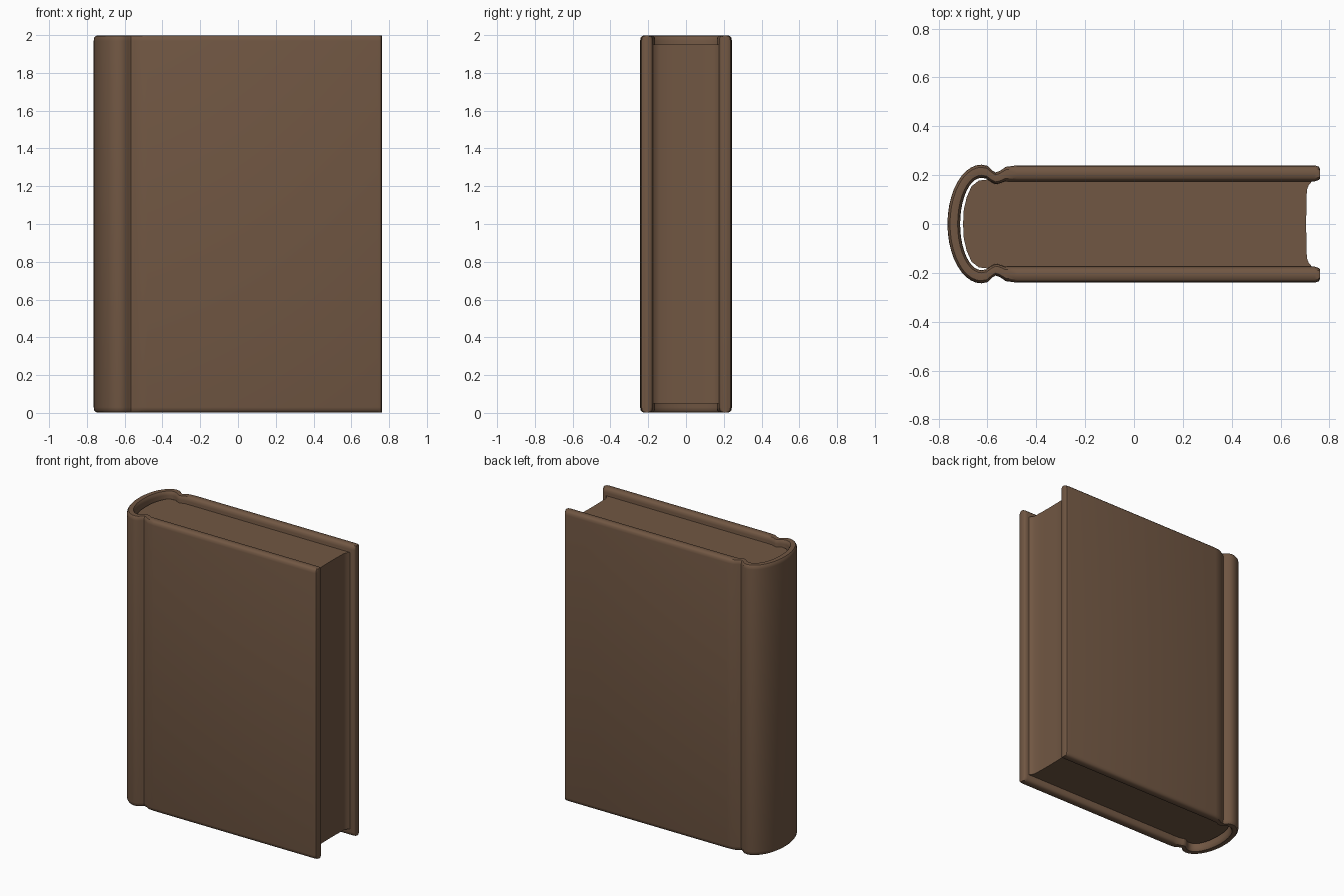
import bpy, bmesh, math

if "Cube" in bpy.data.objects:
    bpy.data.objects.remove(bpy.data.objects["Cube"])

# One brown leather colour covers the whole book
brown = bpy.data.materials.new("book_brown")
brown.diffuse_color = (0.165, 0.095, 0.056, 1)
brown.use_nodes = True
brown.node_tree.nodes["Principled BSDF"].inputs["Base Color"].default_value = brown.diffuse_color


def finish(bm, name, angle=40):
    bmesh.ops.recalc_face_normals(bm, faces=bm.faces)
    me = bpy.data.meshes.new(name)
    bm.to_mesh(me)
    bm.free()
    ob = bpy.data.objects.new(name, me)
    bpy.context.collection.objects.link(ob)
    me.materials.append(brown)
    bpy.ops.object.select_all(action='DESELECT')
    ob.select_set(True)
    bpy.context.view_layer.objects.active = ob
    bpy.ops.object.shade_smooth_by_angle(angle=math.radians(angle))
    return ob


# Cover: pairs of outer and inner points, from fore edge round to the spine centre
half = [
    ((0.762, 0.225), (0.762, 0.187)),
    ((0.757, 0.235), (0.757, 0.180)),
    ((0.740, 0.240), (0.740, 0.175)),
    ((-0.48, 0.240), (-0.48, 0.175)),
    ((-0.525, 0.234), (-0.53, 0.174)),
    ((-0.550, 0.217), (-0.55, 0.166)),
    ((-0.567, 0.211), (-0.567, 0.163)),
    ((-0.582, 0.220), (-0.585, 0.172)),
    ((-0.600, 0.238), (-0.605, 0.186)),
]
for i in range(11):
    a = math.radians(9 * i)
    s, c = math.sin(a), math.cos(a)
    half.append(((-0.625 - 0.139 * s, 0.243 * c), (-0.625 - 0.087 * s, 0.189 * c)))
stations = half + [((o[0], -o[1]), (n[0], -n[1])) for o, n in half[-2::-1]]

# Rounded rim section: (fraction from outer to inner, height)
low = [(0, 0.03), (0.05, 0.014), (0.2, 0.004), (0.5, 0.002), (0.8, 0.004), (0.95, 0.014), (1, 0.03)]
section = low + [(t, 2 - z) for t, z in reversed(low)]

bm = bmesh.new()
rings = []
for o, n in stations:
    rings.append([bm.verts.new((o[0] + (n[0] - o[0]) * t, o[1] + (n[1] - o[1]) * t, z))
                  for t, z in section])
count = len(section)
for r, q in zip(rings, rings[1:]):
    for k in range(count):
        j = (k + 1) % count
        bm.faces.new((r[k], r[j], q[j], q[k]))
bm.faces.new(rings[0])
bm.faces.new(rings[-1])
finish(bm, "cover")

# Page block: hollow fore edge, rounded back, set in from the cover rims
side = [(0.705, 0.0), (0.706, 0.08), (0.708, 0.14), (0.716, 0.16), (0.732, 0.178),
        (-0.54, 0.178), (-0.567, 0.166), (-0.60, 0.182), (-0.635, 0.178),
        (-0.665, 0.155), (-0.685, 0.11), (-0.697, 0.06), (-0.70, 0.0)]
outline = side + [(x, -y) for x, y in side[-2:0:-1]]
bm = bmesh.new()
face = bm.faces.new([bm.verts.new((x, y, 0.05)) for x, y in outline])
up = bmesh.ops.extrude_face_region(bm, geom=[face], use_keep_orig=True)
bmesh.ops.translate(bm, vec=(0, 0, 1.9),
                    verts=[v for v in up["geom"] if isinstance(v, bmesh.types.BMVert)])
finish(bm, "pages")
